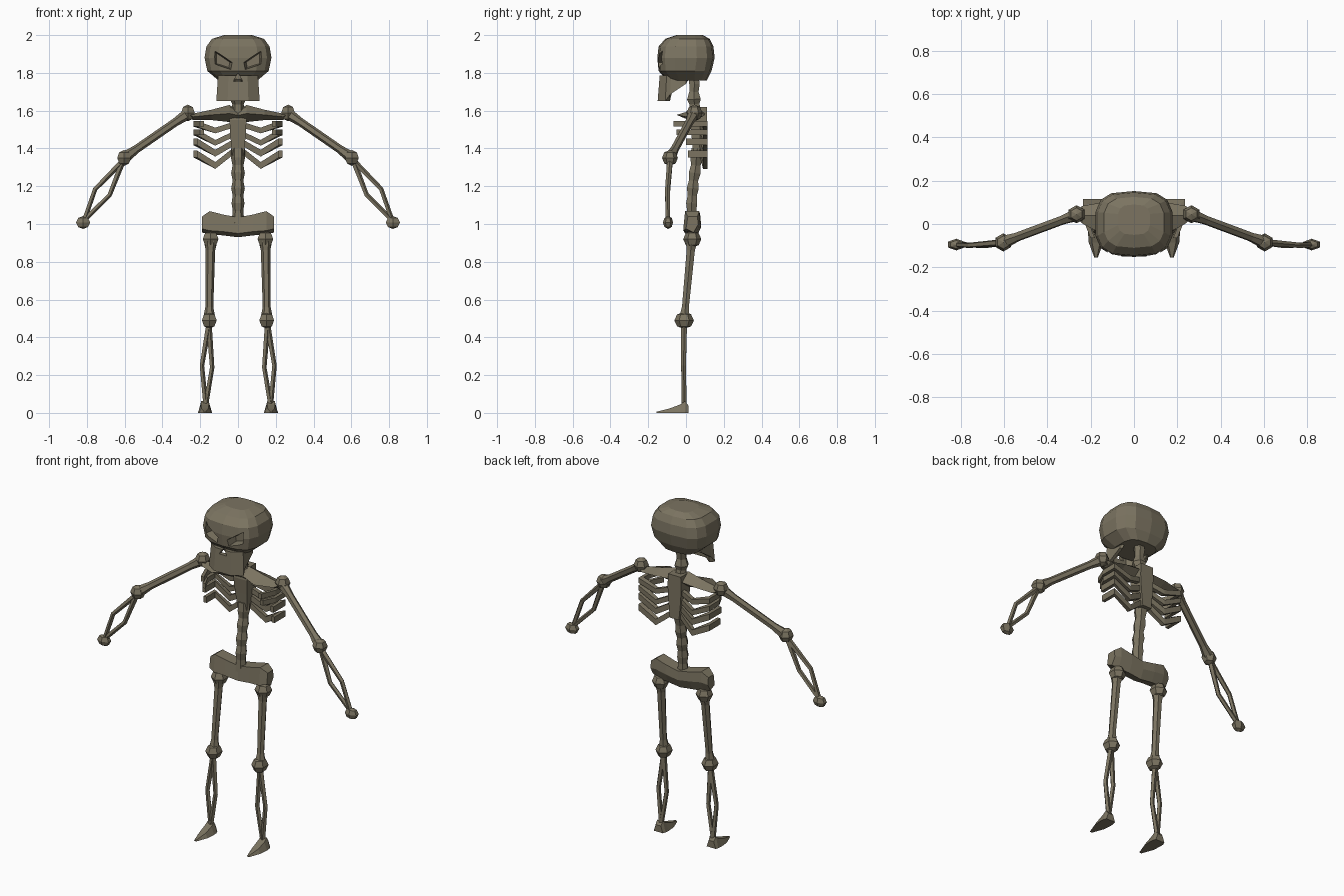
import bpy, bmesh
from math import cos, sin, pi
from mathutils import Vector

if "Cube" in bpy.data.objects:
    bpy.data.objects.remove(bpy.data.objects["Cube"])

mat = bpy.data.materials.new("old_bone")
mat.diffuse_color = (0.20, 0.175, 0.12, 1)
mat.use_nodes = True
mat.node_tree.nodes["Principled BSDF"].inputs["Base Color"].default_value = mat.diffuse_color


def finish(name, bm):
    bmesh.ops.recalc_face_normals(bm, faces=bm.faces)
    me = bpy.data.meshes.new(name)
    bm.to_mesh(me)
    bm.free()
    ob = bpy.data.objects.new(name, me)
    bpy.context.collection.objects.link(ob)
    me.materials.append(mat)
    return ob


def loft(name, rings):
    """Skin a list of equal-sized point rings and cap both ends."""
    bm = bmesh.new()
    vs = [[bm.verts.new(p) for p in r] for r in rings]
    n = len(vs[0])
    for a, b in zip(vs, vs[1:]):
        for i in range(n):
            j = (i + 1) % n
            bm.faces.new((a[i], a[j], b[j], b[i]))
    bm.faces.new(vs[0])
    bm.faces.new(vs[-1])
    return finish(name, bm)


def bone(name, pts, radii, sides=6):
    """Faceted tube through points with a radius at each."""
    pts = [Vector(p) for p in pts]
    rings = []
    for i, (p, r) in enumerate(zip(pts, radii)):
        d = (pts[min(i + 1, len(pts) - 1)] - pts[max(i - 1, 0)]).normalized()
        u = d.cross(Vector((0, 1, 0))).normalized()
        v = d.cross(u)
        rings.append([p + r * (u * cos(2 * pi * k / sides) + v * sin(2 * pi * k / sides))
                      for k in range(sides)])
    return loft(name, rings)


def knob(name, p, size):
    """Faceted joint: a low sphere."""
    bm = bmesh.new()
    bmesh.ops.create_uvsphere(bm, u_segments=6, v_segments=4, radius=1)
    for v in bm.verts:
        v.co = Vector(p) + Vector(c * s for c, s in zip(v.co, size))
    return finish(name, bm)


def cut(ob, cutter):
    m = ob.modifiers.new("cut", 'BOOLEAN')
    m.operation = 'DIFFERENCE'
    m.solver = 'EXACT'
    m.object = cutter
    cutter.hide_render = True
    cutter.hide_viewport = True


def pw(c):
    return (abs(c) ** 0.65) * (1 if c >= 0 else -1)


# Skull: rounded-box sections (z, half width, front y, back y)
skull = loft("skull", [
    [(hx * pw(cos(a)), (f + b) / 2 + (b - f) / 2 * pw(sin(a)), z)
     for a in [2 * pi * (k + 0.5) / 14 for k in range(14)]]
    for z, hx, f, b in [(1.76, .105, -.10, .11), (1.81, .165, -.145, .135),
                        (1.88, .18, -.152, .152), (1.94, .17, -.145, .145),
                        (1.98, .14, -.11, .125), (2.0, .075, -.05, .09)]])

# Slanted eye sockets, tapering inwards
for s in (-1, 1):
    eye = [(.13, 1.925), (.028, 1.855), (.035, 1.815), (.128, 1.845)]
    cx, cz = .08, 1.86
    cut(skull, loft("eye_cutter", [
        [(s * (cx + (x - cx) * k), y, cz + (z - cz) * k) for x, z in eye]
        for y, k in ((-.18, 1.08), (-.085, .7))]))

# Jaw: curved plate hanging below the face (x, y, bottom z)
half = [(.10, 0, 1.742), (.108, -.085, 1.685), (.115, -.11, 1.65), (.055, -.15, 1.65)]
path = [(-x, y, z) for x, y, z in half] + half[::-1]
rings = []
for x, y, z in path:
    ix, iy = x * .82, y + (.025 if y < -.1 else 0)
    tx, ty = x * .92, y * .93
    rings.append([(x, y, z), (tx, ty, 1.785), (tx * .82, ty + .025, 1.785), (ix, iy, z)])
jaw = loft("jaw", rings)
nose = loft("nose_cutter", [[(-.025, y, 1.755), (.025, y, 1.755), (0, y, 1.80)]
                            for y in (-.2, -.105)])
cut(skull, nose)
cut(jaw, nose)

# Neck and spine with bulging vertebrae
bone("neck", [(0, .04, 1.78), (0, .045, 1.74), (0, .042, 1.70), (0, .042, 1.66),
              (0, .045, 1.635), (0, .05, 1.58)], [.03, .032, .028, .042, .03, .038])
zs = [1.40, 1.35, 1.31, 1.27, 1.23, 1.19, 1.15, 1.11, 1.07, 1.0]
ys = [.06, .055, .052, .046, .04, .036, .033, .03, .03, .03]
bone("spine", [(0, y, z) for y, z in zip(ys, zs)],
     [.036, .037, .029, .036, .028, .036, .028, .034, .028, .035])

# Upper back plate
loft("back_plate", [[(-w, y0, z), (w, y0, z), (w, .11, z), (-w, .11, z)]
                    for z, w, y0 in [(1.62, .042, .03), (1.55, .045, .02),
                                     (1.46, .04, .03), (1.36, .03, .04)]])

# Pelvis: arched bar (x, top z, bottom z, front y, back y)
prof = [(.19, 1.04, .955, .0, .06), (.15, 1.068, .945, -.015, .07), (.08, 1.05, .94, -.01, .075)]
full = [(-p[0],) + p[1:] for p in prof] + [(0, 1.035, .93, -.005, .075)] + prof[::-1]
loft("pelvis", [[(x, f + .01, t), (x, b, t), (x, b + .005, (t + m) / 2), (x, b - .02, m),
                 (x, f, m + .02)] for x, t, m, f, b in full])

for s, side in ((-1, "right"), (1, "left")):
    P = lambda x, y, z: (s * x, y, z)

    # Shoulder yoke
    loft(side + "_shoulder_yoke", [
        [P(x, f, (t + b) / 2), P(x, .04, t), P(x, k, (t + b) / 2), P(x, .04, b)]
        for x, t, b, f, k in [(.0, 1.60, 1.55, .0, .09), (.045, 1.63, 1.54, -.01, .1),
                              (.14, 1.605, 1.55, -.05, .1), (.235, 1.585, 1.55, -.0, .085),
                              (.26, 1.60, 1.56, .02, .07)]])

    # Ribs: V at the back, running forward along the sides
    for i, (zi, zb, zo, yf) in enumerate([(1.525, 1.495, 1.53, -.065), (1.475, 1.43, 1.485, -.05),
                                          (1.43, 1.375, 1.435, .0), (1.385, 1.31, 1.37, .015)]):
        h = .015 if i < 2 else .018
        course = [(.025, .095, zi, 0, -.025), (.12, .115, zb, 0, -.025),
                  (.235, .115, zo, -.02, -.025), (.235, .02, zo, -.02, 0),
                  (.235 if yf > -.01 else .2, min(yf, .01), zo, -.02, 0)]
        loft(f"{side}_rib_{i + 1}", [
            [P(x, y, z - h), P(x, y, z + h), P(x + dx, y + dy, z + h), P(x + dx, y + dy, z - h)]
            for x, y, z, dx, dy in course])

    # Arm
    knob(side + "_shoulder_joint", P(.265, .045, 1.588), (.042, .042, .044))
    bone(side + "_upper_arm", [P(.27, .04, 1.58), P(.33, .018, 1.54), P(.54, -.06, 1.395),
                               P(.60, -.083, 1.352)], [.03, .022, .022, .032])
    knob(side + "_elbow", P(.603, -.085, 1.35), (.042, .042, .042))
    for label, mx, mz in (("outer", .757, 1.185), ("inner", .68, 1.155)):
        bone(f"{side}_{label}_forearm", [P(.61, -.085, 1.335), P(mx, -.098, mz),
                                         P(.815, -.096, 1.02)], [.016, .013, .013], 5)
    knob(side + "_hand", P(.82, -.095, 1.008), (.043, .027, .034))

    # Leg
    knob(side + "_hip_joint", P(.145, .033, .92), (.048, .048, .045))
    bone(side + "_thigh", [P(.145, .03, .92), P(.146, .025, .86), P(.152, -.003, .56),
                           P(.152, -.01, .49)], [.038, .025, .021, .035])
    knob(side + "_knee", P(.152, -.01, .49), (.045, .052, .045))
    for label, mx, mz in (("outer", .192, .25), ("inner", .138, .24)):
        bone(f"{side}_{label}_shin", [P(.155, -.01, .47), P(mx, -.013, mz),
                                      P(.172, -.01, .04)], [.016, .013, .014], 5)
    # Pointed foot
    loft(side + "_foot", [
        [P(.175 - w, y, 0), P(.175 + w, y, 0), P(.175 + w * .55, y, h), P(.175 - w * .55, y, h)]
        for y, w, h in [(.012, .03, .04), (-.005, .036, .062), (-.03, .038, .045),
                        (-.085, .034, .024), (-.155, .008, .006)]])
